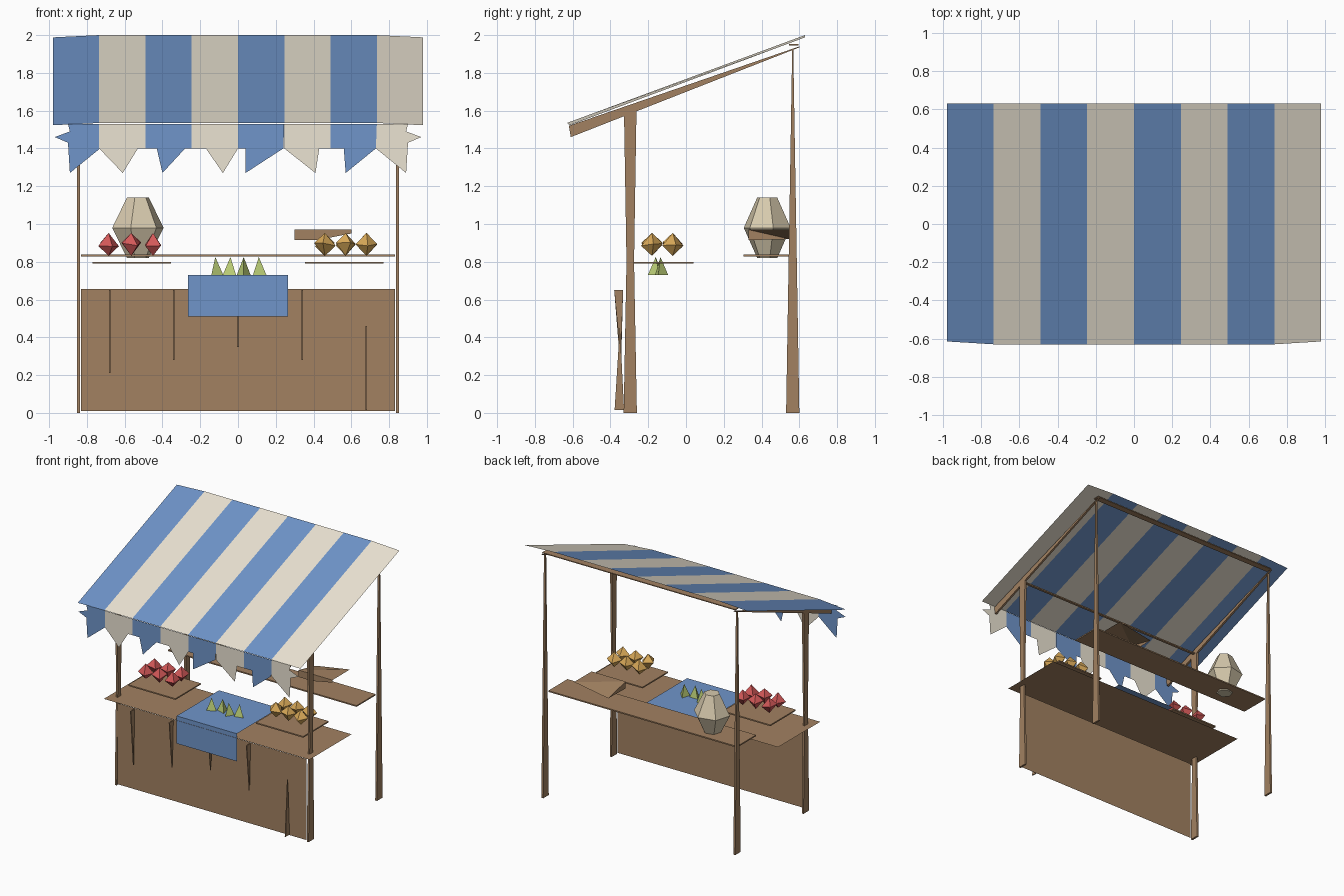
import bpy, math, random
from mathutils import Vector

if "Cube" in bpy.data.objects:
    bpy.data.objects.remove(bpy.data.objects["Cube"])

random.seed(4)


def mat(name, r, g, b):
    m = bpy.data.materials.new(name)
    m.diffuse_color = (r, g, b, 1)
    m.use_nodes = True
    m.node_tree.nodes["Principled BSDF"].inputs["Base Color"].default_value = m.diffuse_color
    return m


WOOD = mat("wood", .36, .22, .12)
BLUE = mat("blue_cloth", .16, .30, .59)
CREAM = mat("cream_cloth", .83, .77, .65)
RED = mat("red", .66, .10, .10)
GOLD = mat("gold", .70, .40, .10)
GREEN = mat("green", .50, .62, .18)
CLAY = mat("clay", .68, .59, .42)


def mesh(name, verts, faces, *mats, ids=None):
    me = bpy.data.meshes.new(name)
    me.from_pydata(verts, [], faces)
    for m in mats:
        me.materials.append(m)
    if ids:
        for p, i in zip(me.polygons, ids):
            p.material_index = i
    me.update()
    ob = bpy.data.objects.new(name, me)
    bpy.context.collection.objects.link(ob)
    return ob


BOX = [(0, 2, 3, 1), (4, 5, 7, 6), (0, 1, 5, 4), (2, 6, 7, 3), (0, 4, 6, 2), (1, 3, 7, 5)]


def box(name, x, y, z, m):
    return mesh(name, [(a, b, c) for c in z for b in y for a in x], BOX, m)


def slab(name, profile, x0, x1, m):
    # yz profile extruded along x
    n = len(profile)
    v = [(x, y, z) for x in (x0, x1) for y, z in profile]
    f = [tuple(range(n))[::-1], tuple(range(n, 2 * n))]
    f += [(i, (i + 1) % n, n + (i + 1) % n, n + i) for i in range(n)]
    return mesh(name, v, f, m)


def sheet(name, x, y, z, m):
    return mesh(name, [(x[0], y[0], z), (x[1], y[0], z), (x[1], y[1], z), (x[0], y[1], z)],
                [(0, 1, 2, 3)], m)


# Striped roof with slightly drooping ends
W = .245
verts = []
for i in range(9):
    end = i in (0, 8)
    x = (i - 4) * W
    d = .012 if end else 0
    verts += [(x, -.615 if end else -.63, 1.535 - d), (x, .63, 2.0 - d)]
mesh("roof_canopy", verts, [(2 * i, 2 * i + 2, 2 * i + 3, 2 * i + 1) for i in range(8)],
     BLUE, CREAM, ids=[i % 2 for i in range(8)])

# Valance: upper band and one pennant per inner stripe
pennants = [(-.73, -.61, -.53), (-.43, -.40, -.28), (-.17, -.08, 0),
            (.04, .04, .24), (.25, .41, .43), (.56, .57, .73)]
for i, (a, tip, b) in enumerate(pennants):
    x0, x1 = (i - 3) * W, (i - 2) * W
    outline = [(x0, 1.53), (x0, 1.40), (a, 1.40), (tip, 1.27), (b, 1.40), (x1, 1.40), (x1, 1.53)]
    clean = [p for k, p in enumerate(outline) if k == 0 or math.dist(p, outline[k - 1]) > .008]
    mesh("valance_pennant", [(x, -.625, z) for x, z in clean], [tuple(range(len(clean)))],
         CREAM if i % 2 == 0 else BLUE)

# Ragged end pennants
ragged = [(.73, 1.53), (.73, 1.40), (.89, 1.27), (.90, 1.43), (.97, 1.46), (.89, 1.49), (.90, 1.53)]
for s, m in ((-1, BLUE), (1, CREAM)):
    pts = [(s * x, -.622, z) for x, z in ragged]
    mesh("end_pennant", pts, [tuple(range(len(pts)))[::s]], m)

# Posts and rafters, both sides
for s in (-1, 1):
    a, b = s * .845 - .008, s * .845 + .008
    slab("front_post", [(-.33, 0), (-.26, 0), (-.275, .8), (-.262, 1.61), (-.328, 1.58), (-.315, .8)],
         a, b, WOOD)
    slab("back_post", [(.53, 0), (.60, 0), (.568, 1.92), (.562, 1.92)], a, b, WOOD)
    slab("rafter", [(-.61, 1.46), (.60, 1.935), (.60, 1.94), (-.62, 1.52)], a, b, WOOD)

# Cross beams under the roof
box("front_beam", (-.85, .85), (-.305, -.285), (1.595, 1.605), WOOD)
box("back_beam", (-.85, .85), (.545, .595), (1.945, 1.952), WOOD)

# Counter front with tapered battens
mesh("counter_front", [(-.83, -.327, .01), (.83, -.327, .01), (.83, -.327, .655), (-.83, -.327, .655)],
     [(0, 1, 2, 3)], WOOD)
for x, low in ((-.68, .21), (-.34, .28), (0, .35), (.34, .28)):
    slab("batten", [(-.38, .65), (-.345, low), (-.333, .65)], x - .004, x + .004, WOOD)
slab("batten", [(-.378, .015), (-.328, .015), (-.35, .46)], .676, .684, WOOD)

# Counter top, trays and back shelf
sheet("counter_top", (-.905, .905), (-.395, .135), .695, WOOD)
for s in (-1, 1):
    box("tray", sorted((s * .355, s * .77)), (-.28, .04), (.79, .80), WOOD)
box("back_shelf", (-.83, .83), (.305, .545), (.828, .838), WOOD)

# Cloth over the counter
mesh("counter_cloth", [(-.265, -.393, .51), (.265, -.393, .51), (-.265, -.393, .73),
                       (.265, -.393, .73), (-.265, .14, .73), (.265, .14, .73)],
     [(0, 1, 3, 2), (2, 3, 5, 4)], BLUE)

# Broken crate on the shelf
mesh("crate", [(.30, .33, .915), (.42, .33, .915), (.60, .33, .95), (.60, .33, .97), (.30, .33, .97),
               (.30, .55, .92), (.60, .55, .97)],
     [(0, 1, 2, 3, 4), (4, 3, 6), (0, 4, 5), (4, 6, 5)], WOOD)

# Faceted pot
rings = [(.82, .06), (.98, .14), (1.14, .06)]
N = 6
v = []
for z, r in rings:
    v += [(-.53 + r * math.cos(math.tau * k / N + .25), .43 + r * .92 * math.sin(math.tau * k / N + .25), z)
          for k in range(N)]
f = [(j * N + k, j * N + (k + 1) % N, (j + 1) * N + (k + 1) % N, (j + 1) * N + k)
     for j in range(2) for k in range(N)]
f += [tuple(range(N))[::-1], tuple(range(2 * N, 3 * N))]
mesh("pot", v, f, CLAY)


# Fruit: octahedra on the trays
def fruit(name, x, y, z, r, m):
    t = random.uniform(0, 1.5)
    c = Vector((x, y, z))
    v = [c + Vector((r * math.cos(t + k * math.pi / 2), r * math.sin(t + k * math.pi / 2),
                     random.uniform(-.012, .012))) for k in range(4)]
    v += [c + Vector((0, 0, r * 1.05)), c - Vector((0, 0, r * 1.05))]
    f = [(k, (k + 1) % 4, 4) for k in range(4)] + [((k + 1) % 4, k, 5) for k in range(4)]
    mesh(name, v, f, m)


for y in (-.18, -.07):
    for x in (-.685, -.565, -.45):
        fruit("red_fruit", x, y, .892, .058, RED)
    for x in (.46, .57, .68):
        fruit("yellow_fruit", x, y, .892, .058, GOLD)

# Green wedges on the cloth
for i, x in enumerate((-.12, -.04, .03, .11)):
    y = -.15 + (.015 if i % 2 else -.01)
    t = i * 1.3
    v = [(x + .042 * math.cos(t + k * math.tau / 3), y + .042 * math.sin(t + k * math.tau / 3), .73)
         for k in range(3)] + [(x, y, .825)]
    mesh("green_vegetable", v, [(2, 1, 0), (0, 1, 3), (1, 2, 3), (2, 0, 3)], GREEN)
